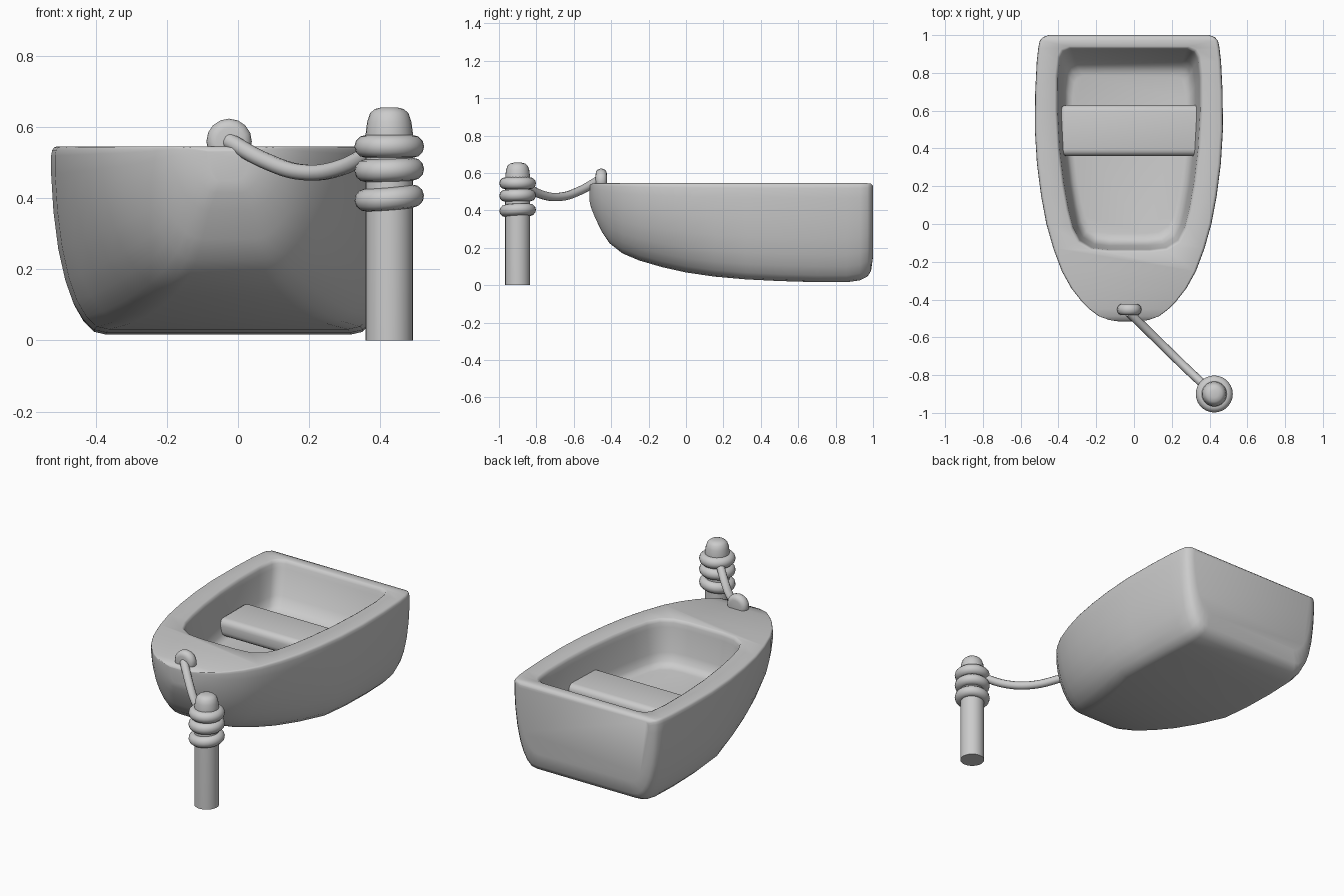
import bpy, bmesh, math
from mathutils import Matrix

if "Cube" in bpy.data.objects:
    bpy.data.objects.remove(bpy.data.objects["Cube"])

CX = -0.027  # boat centre line
DECK = 0.545


def finish(ob, angle=40):
    bpy.ops.object.select_all(action='DESELECT')
    ob.select_set(True)
    bpy.context.view_layer.objects.active = ob
    bpy.ops.object.shade_smooth_by_angle(angle=math.radians(angle))


def loft(name, rings):
    """Skin closed rings of equal length and cap both ends."""
    bm = bmesh.new()
    loops = [[bm.verts.new(p) for p in r] for r in rings]
    n = len(loops[0])
    for a, b in zip(loops, loops[1:]):
        for i in range(n):
            j = (i + 1) % n
            bm.faces.new((a[i], a[j], b[j], b[i]))
    bm.faces.new(loops[0])
    bm.faces.new(loops[-1])
    bmesh.ops.recalc_face_normals(bm, faces=bm.faces)
    me = bpy.data.meshes.new(name)
    bm.to_mesh(me)
    bm.free()
    ob = bpy.data.objects.new(name, me)
    bpy.context.collection.objects.link(ob)
    return ob


def apply_mods(ob):
    bpy.ops.object.select_all(action='DESELECT')
    ob.select_set(True)
    bpy.context.view_layer.objects.active = ob
    bpy.ops.object.convert(target='MESH')


# Hull: flat-bottomed rounded sections (height fraction, width fraction)
section = [(0, .69), (.015, .76), (.07, .82), (.16, .875), (.28, .92), (.45, .96),
           (.65, .987), (.85, 1), (.95, 1), (.98, .994), (.995, .983), (1, .965)]
# y, half width, keel height, deck height
stations = [(-.515, .06, .445, .532), (-.508, .105, .415, .541), (-.488, .16, .365, DECK),
            (-.45, .21, .285, DECK), (-.41, .25, .225, DECK), (-.34, .305, .17, DECK),
            (-.25, .355, .132, DECK), (-.13, .40, .097, DECK), (0, .437, .068, DECK),
            (.15, .465, .046, DECK), (.32, .487, .031, DECK), (.5, .498, .022, DECK),
            (.7, .496, .016, DECK), (.86, .488, .016, DECK), (.93, .48, .026, DECK),
            (.97, .472, .046, DECK), (.989, .455, .075, .543), (1, .425, .15, .53)]
rings = []
for y, w, k, top in stations:
    p = 1 + 2 * min(1, max(0, (.3 - y) / .8))  # the bottom narrows towards the bow
    half = [(w * (f ** p if t < .9 else f), k + t * (top - k)) for t, f in section]
    rings.append([(CX + x, y, z) for x, z in half] +
                 [(CX - x, y, z) for x, z in reversed(half)])
hull = loft("hull", rings)

# Cockpit cutter: half outline of the opening, tapering down to the floor
outline = [(.11, -.14), (.20, -.13), (.265, -.09), (.30, -.02), (.325, .08), (.35, .22),
           (.372, .4), (.383, .6), (.382, .78), (.37, .88), (.35, .915), (.31, .93)]
# z, width scale, front y, back y
levels = [(.56, 1.06, -.16, .95), (DECK, 1.025, -.15, .94), (.54, 1.0, -.142, .932),
          (.525, .985, -.137, .926), (.50, .975, -.133, .918), (.36, .92, -.115, .87),
          (.315, .885, -.10, .84), (.295, .84, -.08, .815), (.288, .78, -.05, .785)]
rings = []
for z, s, y0, y1 in levels:
    half = [(x * s, y0 + (y + .14) / 1.07 * (y1 - y0)) for x, y in outline]
    rings.append([(CX + x, y, z) for x, y in half] +
                 [(CX - x, y, z) for x, y in reversed(half)])
cutter = loft("cockpit_cutter", rings)
mod = hull.modifiers.new("cockpit", 'BOOLEAN')
mod.operation = 'DIFFERENCE'
mod.object = cutter
mod.solver = 'EXACT'
apply_mods(hull)
bpy.data.objects.remove(cutter)
finish(hull, 60)

# Seat plank
bpy.ops.mesh.primitive_cube_add(size=1, location=(-.017, .495, .35))
seat = bpy.context.object
seat.name = "seat"
seat.data.transform(Matrix.Diagonal((.75, .27, .105, 1)))
bev = seat.modifiers.new("round", 'BEVEL')
bev.width, bev.segments = .035, 4
apply_mods(seat)
finish(seat)

# Bow cleat
bpy.ops.mesh.primitive_cylinder_add(vertices=16, radius=.064, depth=.06,
                                    location=(-.025, -.453, .559),
                                    rotation=(math.pi / 2, 0, 0))
cleat = bpy.context.object
cleat.name = "bow_cleat"
bev = cleat.modifiers.new("round", 'BEVEL')
bev.width, bev.segments = .027, 4
apply_mods(cleat)
finish(cleat)

# Mooring post
PX, PY = .425, -.9
profile = [(.067, 0), (.067, .56), (.066, .585), (.062, .615), (.054, .638),
           (.041, .65), (.02, .655)]
N = 24
post = loft("mooring_post", [[(PX + r * math.cos(2 * math.pi * i / N),
                               PY + r * math.sin(2 * math.pi * i / N), z)
                              for i in range(N)] for r, z in profile])
finish(post)

# Rope coils round the post
for i, (z, tilt) in enumerate([(.545, 0), (.479, -2), (.4, -5)]):
    bpy.ops.mesh.primitive_torus_add(major_segments=28, minor_segments=12,
                                     major_radius=.066, minor_radius=.032,
                                     location=(PX, PY, z),
                                     rotation=(math.radians(-tilt * .5), math.radians(tilt), 0))
    bpy.context.object.name = f"rope_coil_{i + 1}"
    finish(bpy.context.object, 60)

# Sagging mooring rope
cu = bpy.data.curves.new("mooring_rope", 'CURVE')
cu.dimensions = '3D'
cu.bevel_depth = .023
cu.bevel_resolution = 3
cu.use_fill_caps = True
pts = [(-.025, -.47, .56), (.08, -.572, .503), (.185, -.675, .472),
       (.285, -.772, .484), (.385, -.865, .535)]
sp = cu.splines.new('BEZIER')
sp.bezier_points.add(len(pts) - 1)
for bp, p in zip(sp.bezier_points, pts):
    bp.co = p
    bp.handle_left_type = bp.handle_right_type = 'AUTO'
sp.resolution_u = 6
rope = bpy.data.objects.new("mooring_rope", cu)
bpy.context.collection.objects.link(rope)
apply_mods(rope)
finish(rope, 60)
